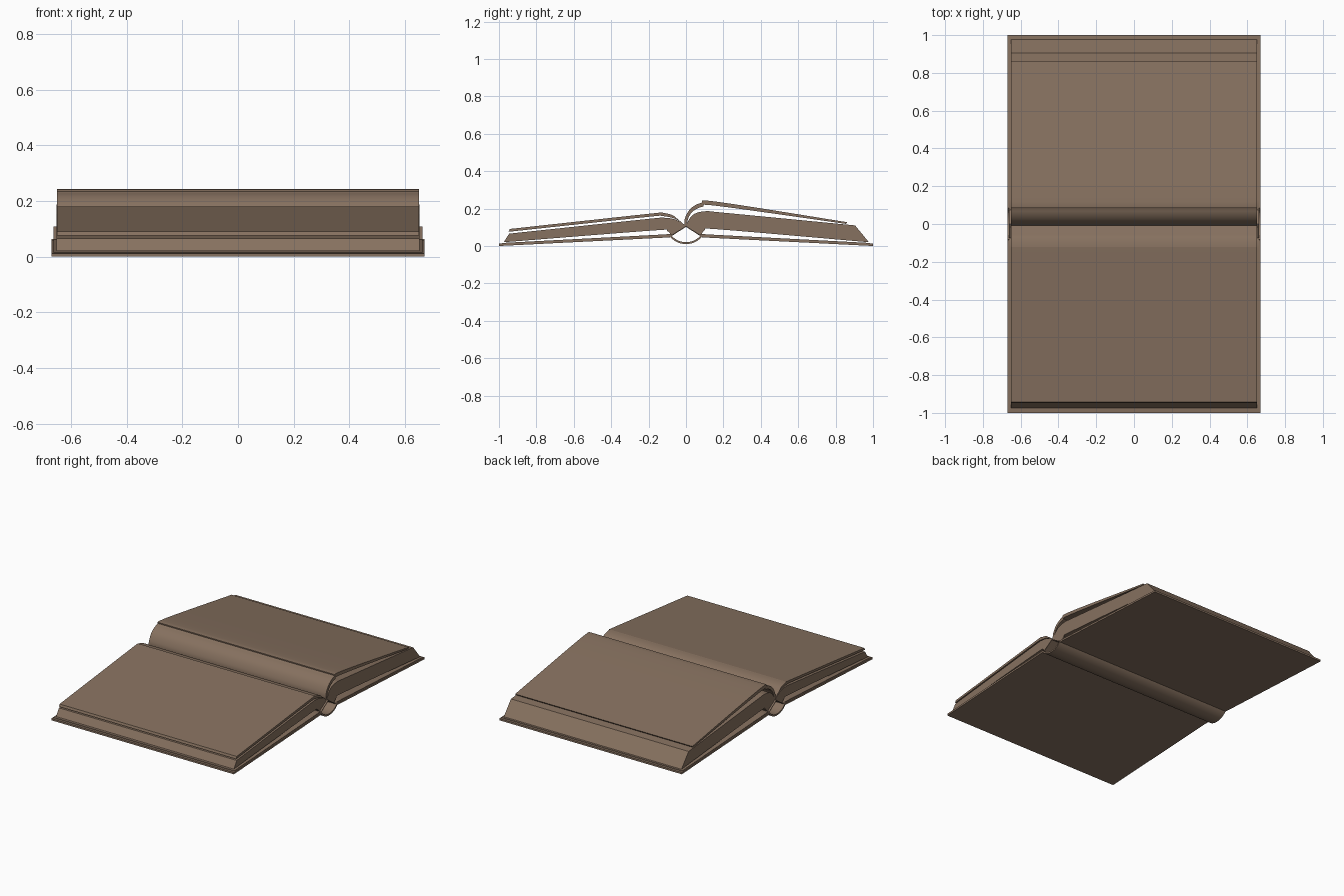
import bpy, bmesh, math

if "Cube" in bpy.data.objects:
    bpy.data.objects.remove(bpy.data.objects["Cube"])

def material(name, rgb):
    m = bpy.data.materials.new(name)
    m.diffuse_color = (*rgb, 1)
    m.use_nodes = True
    m.node_tree.nodes["Principled BSDF"].inputs["Base Color"].default_value = m.diffuse_color
    return m

BROWN = material("aged_brown", (0.24, 0.165, 0.115))

def curve(pts, n=6):
    """Smooth Catmull-Rom path through the points."""
    p = [pts[0]] + pts + [pts[-1]]
    out = []
    for i in range(1, len(p) - 2):
        a, b, c, d = p[i - 1:i + 3]
        for k in range(n):
            t = k / n
            out.append(tuple(0.5 * (2 * b[j] + (c[j] - a[j]) * t
                       + (2 * a[j] - 5 * b[j] + 4 * c[j] - d[j]) * t * t
                       + (3 * b[j] - a[j] - 3 * c[j] + d[j]) * t ** 3) for j in (0, 1)))
    return out + [pts[-1]]

def extrude(name, top, bottom, half):
    """Strip between two equal-length y-z paths, extruded along x."""
    bm = bmesh.new()
    rows = []
    for x in (-half, half):
        rows.append([[bm.verts.new((x, y, z)) for y, z in path] for path in (top, bottom)])
    (lt, lb), (rt, rb) = rows
    n = len(top)
    for i in range(n - 1):
        j = i + 1
        bm.faces.new((lt[i], lt[j], rt[j], rt[i]))
        bm.faces.new((lb[i], rb[i], rb[j], lb[j]))
        bm.faces.new((lt[i], lb[i], lb[j], lt[j]))
        bm.faces.new((rt[i], rt[j], rb[j], rb[i]))
    for i in (0, n - 1):
        bm.faces.new((lt[i], rt[i], rb[i], lb[i]))
    bmesh.ops.remove_doubles(bm, verts=bm.verts, dist=1e-5)
    bmesh.ops.recalc_face_normals(bm, faces=bm.faces)
    me = bpy.data.meshes.new(name)
    bm.to_mesh(me)
    bm.free()
    ob = bpy.data.objects.new(name, me)
    bpy.context.collection.objects.link(ob)
    me.materials.append(BROWN)
    bpy.context.view_layer.objects.active = ob
    ob.select_set(True)
    bpy.ops.object.shade_smooth_by_angle(angle=math.radians(35))
    ob.select_set(False)
    return ob

def flip(path):
    return [(-y, z) for y, z in path]

# cover boards and the lining sheets that rise to the gutter
for side, f in (("front", flip), ("back", lambda p: p)):
    extrude(side + "_board", f([(1, 0.012), (0.085, 0.058)]),
            f([(1, 0), (0.085, 0.046)]), 0.67)
    extrude(side + "_lining",
            f([(0.985, 0.016), (0.13, 0.061), (0.085, 0.064), (0.075, 0.06), (0, 0.108)]),
            f([(0.985, 0.010), (0.13, 0.055), (0.085, 0.056), (0.075, 0.054), (0, 0.102)]), 0.663)

# rounded spine
arc = [(0.1 * math.sin(a), 0.137 - 0.127 * math.cos(a))
       for a in [math.radians(-60 + 7.5 * i) for i in range(17)]]
arc = [(y, 0.01 + (z - 0.01) * 0.68) for y, z in arc]
extrude("spine", [(y * 0.95, z + 0.010) for y, z in arc], arc, 0.67)

# page blocks
extrude("back_page_block",
        curve([(0, 0.105), (0.018, 0.145), (0.05, 0.174), (0.11, 0.186), (0.2, 0.178), (0.904, 0.110)]),
        curve([(0, 0.104), (0.04, 0.078), (0.075, 0.057), (0.1, 0.083), (0.16, 0.09), (0.978, 0.020)]), 0.652)
extrude("front_page_block",
        curve([(0, 0.105), (-0.03, 0.128), (-0.065, 0.144), (-0.12, 0.151), (-0.2, 0.145), (-0.945, 0.066)]),
        curve([(0, 0.104), (-0.04, 0.078), (-0.075, 0.057), (-0.1, 0.08), (-0.16, 0.084), (-0.975, 0.020)]), 0.652)

# lifted bundles of loose pages
extrude("back_lifted_pages",
        curve([(-0.008, 0.107), (-0.005, 0.15), (0.025, 0.2), (0.08, 0.23), (0.17, 0.236), (0.862, 0.127)]),
        curve([(0.004, 0.106), (0.013, 0.15), (0.04, 0.188), (0.09, 0.21), (0.17, 0.214), (0.855, 0.118)]), 0.65)
extrude("front_lifted_pages",
        curve([(-0.001, 0.107), (-0.04, 0.14), (-0.075, 0.166), (-0.13, 0.177), (-0.2, 0.172), (-0.942, 0.091)]),
        curve([(-0.003, 0.104), (-0.035, 0.132), (-0.072, 0.15), (-0.13, 0.160), (-0.2, 0.156), (-0.948, 0.076)]), 0.65)
